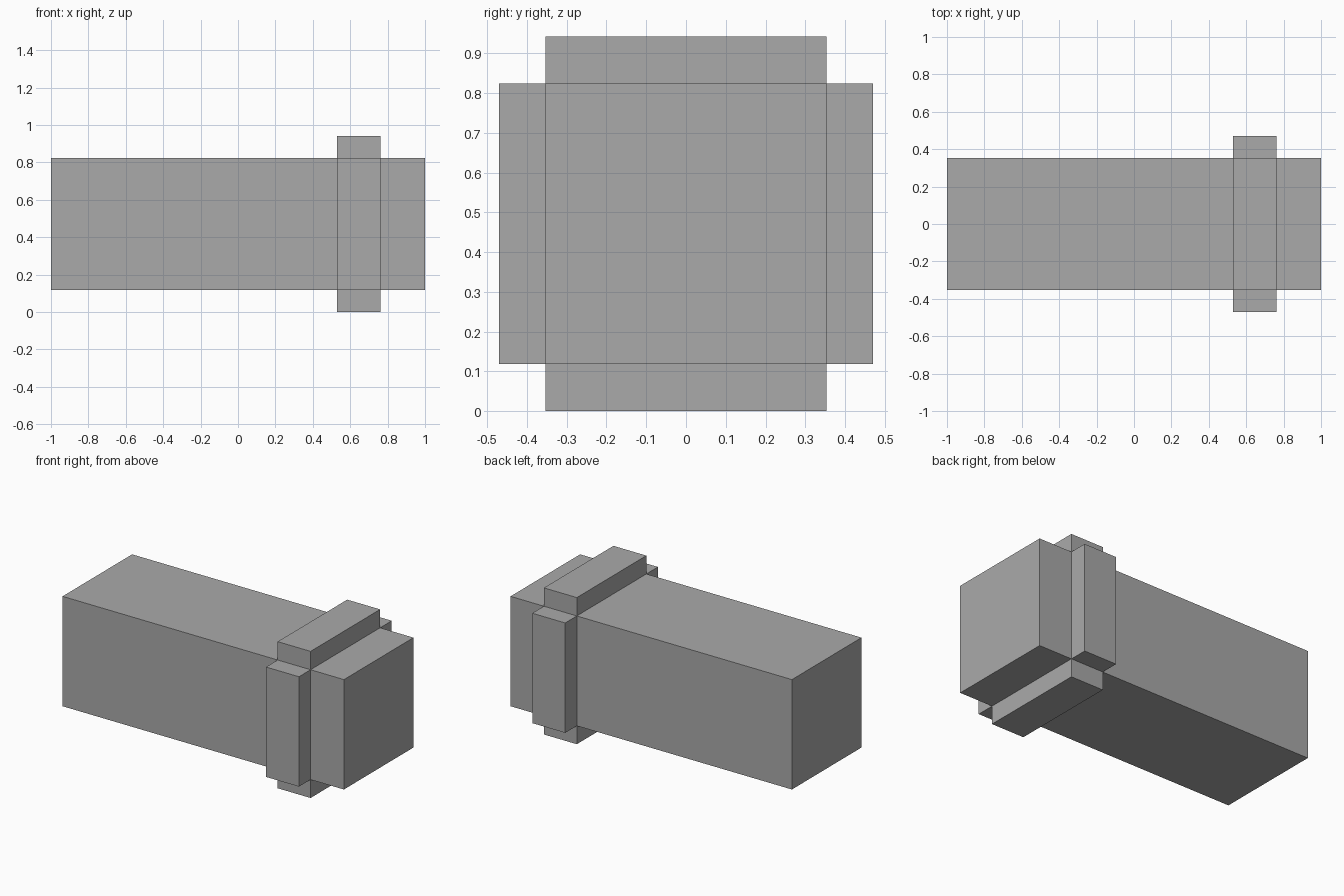
import bpy

# Remove the default cube
cube = bpy.data.objects.get("Cube")
if cube:
    bpy.data.objects.remove(cube, do_unlink=True)

# Single plain grey
grey = bpy.data.materials.new("plain_grey")
grey.use_nodes = True
colour = (0.4, 0.4, 0.4, 1)
grey.diffuse_color = colour
grey.node_tree.nodes["Principled BSDF"].inputs["Base Color"].default_value = colour

HALF = 0.353      # half width of the beam
RIM = 0.118       # how far the collar plates stand out
MID = HALF + RIM  # height of the centre line
COLLAR = (0.529, 0.763)


def box(name, low, high):
    """Flat-sided block between two opposite corners."""
    centre = [(a + b) / 2 for a, b in zip(low, high)]
    bpy.ops.mesh.primitive_cube_add(size=1, location=centre)
    obj = bpy.context.object
    obj.name = obj.data.name = name
    obj.scale = [b - a for a, b in zip(low, high)]
    bpy.ops.object.transform_apply(location=False, rotation=False, scale=True)
    obj.data.materials.append(grey)
    return obj


# Long square beam
box("beam", (-1, -HALF, MID - HALF), (1, HALF, MID + HALF))

# Four collar plates, one on each long side
x0, x1 = COLLAR
for side, sign in (("front", -1), ("back", 1)):
    ys = sorted((sign * HALF, sign * MID))
    box(side + "_collar_plate", (x0, ys[0], MID - HALF), (x1, ys[1], MID + HALF))
for side, sign in (("bottom", -1), ("top", 1)):
    zs = sorted((MID + sign * HALF, MID + sign * MID))
    box(side + "_collar_plate", (x0, -HALF, zs[0]), (x1, HALF, zs[1]))
